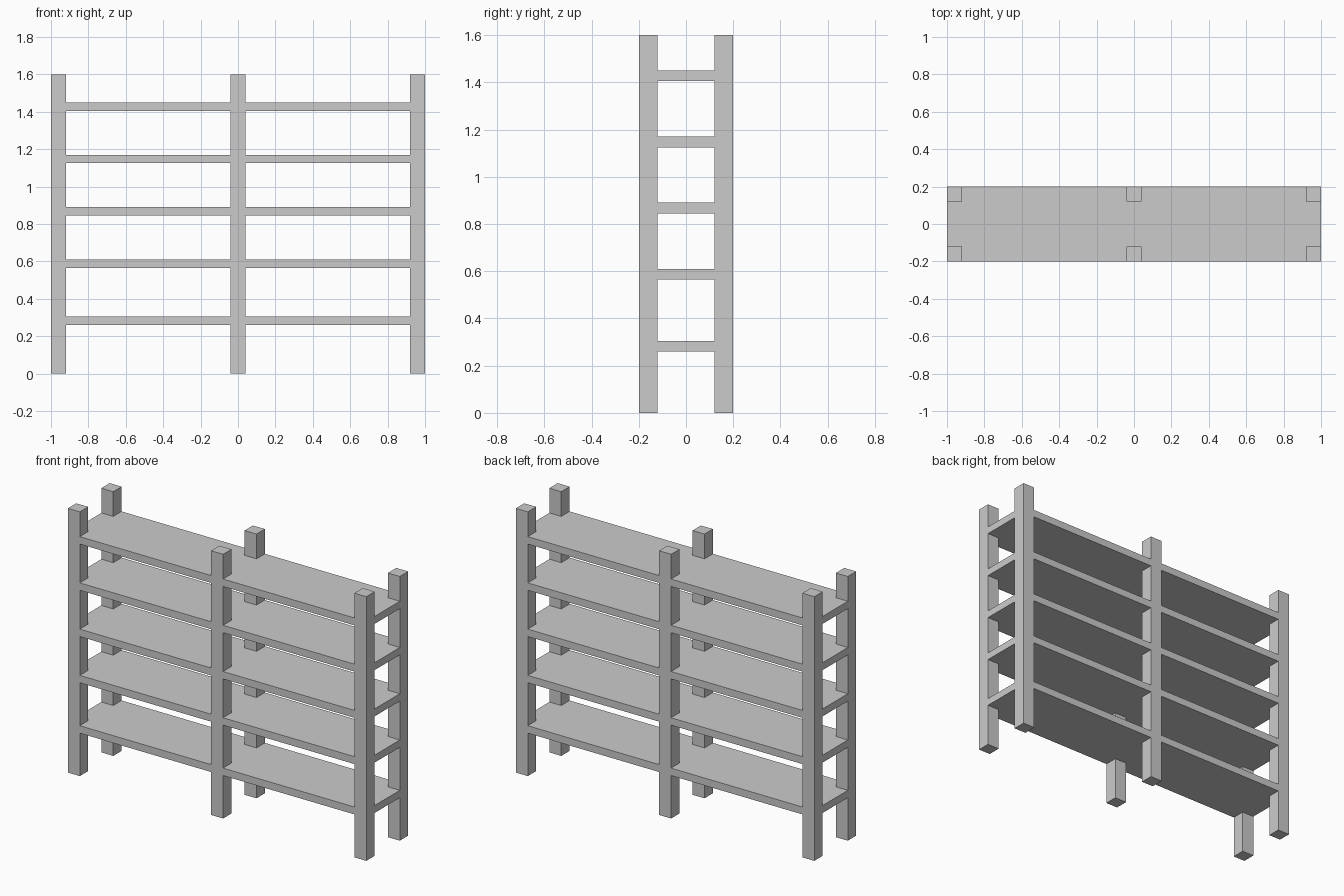
import bpy
import bmesh

cube = bpy.data.objects.get("Cube")
if cube:
    bpy.data.objects.remove(cube, do_unlink=True)

LENGTH, DEPTH, HEIGHT = 2.0, 0.4, 1.6
POST = 0.08
THICK = 0.045
SHELF_BOTTOMS = [0.26, 0.565, 0.845, 1.125, 1.405]

grey = bpy.data.materials.new("light grey")
grey.use_nodes = True
colour = (0.6, 0.6, 0.6, 1)
grey.diffuse_color = colour
grey.node_tree.nodes["Principled BSDF"].inputs["Base Color"].default_value = colour


def prism(name, outline, z, height):
    """Extrude a flat outline upwards from z."""
    bm = bmesh.new()
    base = bm.faces.new([bm.verts.new((x, y, z)) for x, y in outline])
    top = bmesh.ops.extrude_face_region(bm, geom=[base], use_keep_orig=True)
    moved = [v for v in top["geom"] if isinstance(v, bmesh.types.BMVert)]
    bmesh.ops.translate(bm, verts=moved, vec=(0, 0, height))
    bmesh.ops.recalc_face_normals(bm, faces=bm.faces)
    mesh = bpy.data.meshes.new(name)
    bm.to_mesh(mesh)
    bm.free()
    mesh.materials.append(grey)
    obj = bpy.data.objects.new(name, mesh)
    bpy.context.collection.objects.link(obj)
    return obj


# Six square posts: ends and middle, front and back
half = POST / 2
end_x = LENGTH / 2 - half
for side, sy in (("front", -1), ("back", 1)):
    for place, cx in (("right", -end_x), ("middle", 0), ("left", end_x)):
        cy = sy * (DEPTH / 2 - half)
        square = [(cx + i * half, cy + j * half)
                  for i, j in ((-1, -1), (1, -1), (1, 1), (-1, 1))]
        prism(f"{side}_{place}_post", square, 0, HEIGHT)

# Shelves, notched around the posts and flush with their outer faces
X, Y = LENGTH / 2, DEPTH / 2
inner_x, inner_y = X - POST, Y - POST
front_edge = [(-X, -inner_y), (-inner_x, -inner_y), (-inner_x, -Y),
              (-half, -Y), (-half, -inner_y), (half, -inner_y), (half, -Y),
              (inner_x, -Y), (inner_x, -inner_y), (X, -inner_y)]
shelf_outline = front_edge + [(-x, -y) for x, y in front_edge]
for number, z in enumerate(SHELF_BOTTOMS, 1):
    prism(f"shelf_{number}", shelf_outline, z, THICK)
